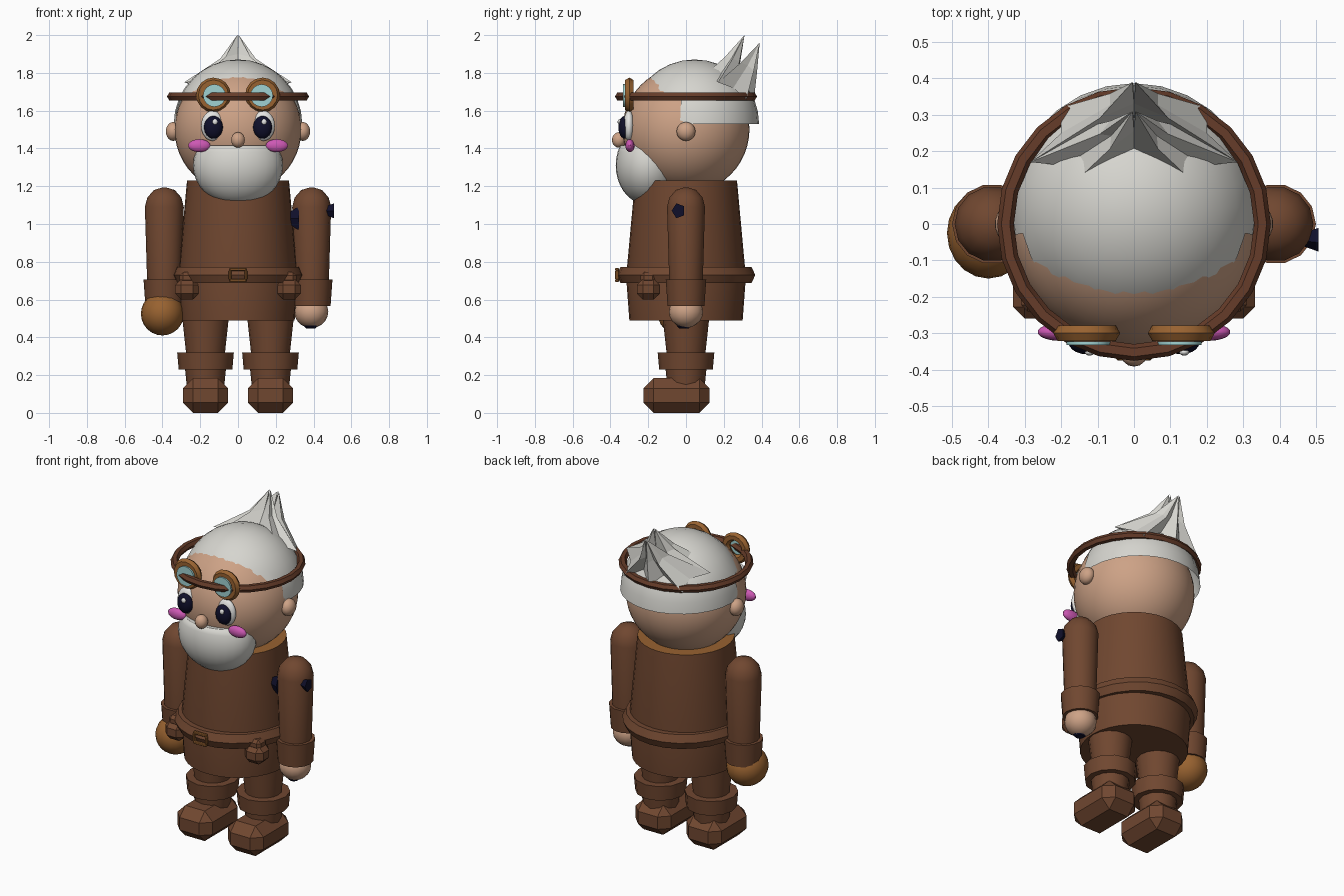
import bpy, bmesh, math
from mathutils import Vector

if "Cube" in bpy.data.objects:
    bpy.data.objects.remove(bpy.data.objects["Cube"])


def mat(name, r, g, b):
    m = bpy.data.materials.new(name)
    lin = [((c / 255 + 0.055) / 1.055) ** 2.4 if c > 10 else c / 255 / 12.92 for c in (r, g, b)]
    m.diffuse_color = (*lin, 1)
    m.use_nodes = True
    m.node_tree.nodes["Principled BSDF"].inputs["Base Color"].default_value = m.diffuse_color
    return m


BROWN = mat("brown cloth", 112, 71, 48)
STRAP = mat("strap brown", 102, 60, 41)
TAN = mat("tan leather", 152, 98, 48)
SKIN = mat("skin", 205, 162, 134)
WHITE = mat("white hair", 214, 213, 207)
EYE = mat("eye white", 228, 228, 226)
NAVY = mat("navy", 15, 15, 42)
PINK = mat("pink", 205, 88, 180)
GLASS = mat("pale teal", 160, 210, 210)


def finish(name, m, angle=35):
    o = bpy.context.object
    o.name = name
    o.data.materials.append(m)
    bpy.ops.object.transform_apply(location=False, rotation=True, scale=True)
    if angle:
        bpy.ops.object.shade_smooth_by_angle(angle=math.radians(angle))
    return o


def ball(name, m, loc, size, seg=24, rings=14, angle=40):
    bpy.ops.mesh.primitive_uv_sphere_add(segments=seg, ring_count=rings, location=loc)
    bpy.context.object.scale = size
    return finish(name, m, angle)


def ring(name, m, loc, major, minor, seg=24, sides=6, rot=(0, 0, 0), scale=(1, 1, 1)):
    bpy.ops.mesh.primitive_torus_add(major_segments=seg, minor_segments=sides, location=loc,
                                     major_radius=major, minor_radius=minor, rotation=rot)
    bpy.context.object.scale = scale
    return finish(name, m, 30)


def lathe(name, m, loc, profile, seg=16, angle=35):
    """Closed solid turned around z from (radius, z) points, bottom to top."""
    bm = bmesh.new()
    loops = [[bm.verts.new((r * math.cos(2 * math.pi * i / seg), r * math.sin(2 * math.pi * i / seg), z))
              for i in range(seg)] for r, z in profile]
    for a, b in zip(loops, loops[1:]):
        for i in range(seg):
            j = (i + 1) % seg
            bm.faces.new((a[i], a[j], b[j], b[i]))
    bm.faces.new(loops[0][::-1])
    bm.faces.new(loops[-1])
    return from_bm(bm, name, m, loc, angle)


def from_bm(bm, name, m, loc=(0, 0, 0), angle=0):
    bmesh.ops.recalc_face_normals(bm, faces=bm.faces)
    me = bpy.data.meshes.new(name)
    bm.to_mesh(me)
    bm.free()
    o = bpy.data.objects.new(name, me)
    o.location = loc
    bpy.context.collection.objects.link(o)
    bpy.ops.object.select_all(action='DESELECT')
    o.select_set(True)
    bpy.context.view_layer.objects.active = o
    return finish(name, m, angle)


def block(name, m, loc, size, bevel):
    bm = bmesh.new()
    bmesh.ops.create_cube(bm, size=1)
    bmesh.ops.scale(bm, vec=size, verts=bm.verts)
    bmesh.ops.bevel(bm, geom=bm.edges[:], offset=bevel, segments=1, affect='EDGES')
    return from_bm(bm, name, m, loc)


# Torso with a tan collar face on top
torso = lathe("tunic", BROWN, (0, 0, 0), [(0.30, 0.49), (0.317, 0.72), (0.27, 1.23)], 32)
torso.data.materials.append(TAN)
for f in torso.data.polygons:
    if f.normal.z > 0.9:
        f.material_index = 1

# Belt, buckle and pouches
ring("belt", BROWN, (0, 0, 0.73), 0.325, 0.042, 24, 6, scale=(0.95, 1, 1.2))
for z in (0.7, 0.76):
    block("buckle_bar", TAN, (0, -0.365, z), (0.09, 0.02, 0.016), 0.004)
for x in (-0.042, 0.042):
    block("buckle_side", TAN, (x, -0.365, 0.73), (0.014, 0.02, 0.05), 0.004)
for s in (-1, 1):
    block("pouch", BROWN, (s * 0.27, -0.2, 0.655), (0.125, 0.12, 0.11), 0.032)
    block("pouch_flap", BROWN, (s * 0.27, -0.2, 0.715), (0.08, 0.08, 0.06), 0.018)

# Legs, cuffs, boots and arms on both sides
for s in (-1, 1):
    x = s * 0.172
    lathe("trouser_leg", BROWN, (x, 0, 0), [(0.1, 0.29), (0.125, 0.52)], 16)
    lathe("boot_cuff", BROWN, (x, 0, 0), [(0.142, 0.23), (0.15, 0.32)], 12)
    lathe("boot_shaft", BROWN, (x, 0, 0), [(0.1, 0.15), (0.11, 0.25)], 12)
    block("boot", BROWN, (x, -0.05, 0.092), (0.24, 0.35, 0.184), 0.054)
    x = s * 0.39
    lathe("sleeve", BROWN, (x, 0, 0), [(0.09, 0.66), (0.103, 1.09), (0.09, 1.14),
                                       (0.055, 1.18), (0.015, 1.192)], 14, 45)
    lathe("sleeve_cuff", BROWN, (x, 0, 0), [(0.1, 0.565), (0.11, 0.705)], 14)
ball("bare_hand", SKIN, (0.388, 0, 0.535), (0.09, 0.09, 0.085), 16, 10)
ball("glove", TAN, (-0.4, -0.025, 0.525), (0.114, 0.125, 0.115), 20, 12)

# Navy patches on one sleeve and hand
for loc, ry in (((0.485, -0.04, 1.07), 1), ((0.3, -0.055, 1.03), 1.6)):
    bm = bmesh.new()
    bmesh.ops.create_cone(bm, cap_ends=True, segments=5, radius1=0.036, radius2=0.02, depth=0.045)
    o = from_bm(bm, "navy_patch", NAVY, loc)
    o.rotation_euler = (0, math.pi / 2, math.pi)
    o.scale = (1.15 * ry, 1, 1)
lathe("palm_patch", NAVY, (0.385, -0.01, 0), [(0.025, 0.447), (0.04, 0.462)], 8)

# Head, ears, nose
ball("head", SKIN, (0, 0, 1.5), (0.336, 0.336, 0.336), 40, 24)
ball("nose", SKIN, (0, -0.355, 1.445), (0.037, 0.037, 0.041), 14, 10)
for s in (-1, 1):
    ball("ear", SKIN, (s * 0.343, 0, 1.49), (0.04, 0.05, 0.05), 14, 10)
    # Eyes, pupils, glints, cheeks
    ball("eye", EYE, (s * 0.135, -0.302, 1.52), (0.06, 0.03, 0.08), 20, 12)
    ball("pupil", NAVY, (s * 0.13, -0.325, 1.512), (0.05, 0.033, 0.06), 20, 12)
    ball("eye_glint", EYE, (s * 0.13 + 0.008, -0.352, 1.54), (0.014, 0.01, 0.016), 10, 6)
    ball("cheek", PINK, (s * 0.205, -0.297, 1.415), (0.06, 0.024, 0.034), 18, 10)
    # Goggle rims and lenses
    ring("goggle_rim", TAN, (s * 0.13, -0.3, 1.683), 0.067, 0.025, 16, 6, (math.pi / 2, 0, 0))
    bpy.ops.mesh.primitive_cylinder_add(vertices=16, radius=0.06, depth=0.01,
                                        location=(s * 0.125, -0.328, 1.68), rotation=(math.pi / 2, 0, 0))
    finish("goggle_lens", GLASS)
ring("goggle_strap", STRAP, (0, 0, 1.675), 0.353, 0.023, 24, 6)

# Beard with a level upper edge
beard = ball("beard", WHITE, (0, -0.2, 1.31), (0.238, 0.172, 0.21), 28, 18)
bm = bmesh.new()
bm.from_mesh(beard.data)
cut = bmesh.ops.bisect_plane(bm, geom=bm.verts[:] + bm.edges[:] + bm.faces[:],
                             plane_co=(0, 0, 0.105), plane_no=(0, 0, 1), clear_outer=True)
bmesh.ops.edgeloop_fill(bm, edges=[e for e in cut["geom_cut"] if isinstance(e, bmesh.types.BMEdge)])
bm.to_mesh(beard.data)
bm.free()

# Hair cap, open below the ear line
hair = ball("hair_cap", WHITE, (0, 0.045, 1.53), (0.34, 0.342, 0.341), 28, 16)
bm = bmesh.new()
bm.from_mesh(hair.data)
bmesh.ops.delete(bm, geom=[f for f in bm.faces if f.calc_center_median().z < 0
                           or (f.calc_center_median().y < -0.1 and f.calc_center_median().z < 0.1)],
                 context='FACES')
bm.to_mesh(hair.data)
bm.free()

# Swept-up tuft: pleated half fans pinched into two tips
TIPS = (Vector((0, 0.31, 2.0)), Vector((0, 0.39, 1.96)))
FEET = [(0, 0.19, 1.8), (0.2, 0.08, 1.77), (0.19, 0.16, 1.76), (0.285, 0.17, 1.75),
        (0.2, 0.25, 1.72), (0.2, 0.32, 1.66), (0.08, 0.3, 1.7), (0, 0.36, 1.66)]
for s in (-1, 1):
    for tip, feet in zip(TIPS, (FEET[:5], FEET[3:])):
        bm = bmesh.new()
        loop = [Vector((s * p[0], p[1], p[2])) for p in feet] + [Vector((0, 0.26, 1.72))]
        low = [bm.verts.new(p) for p in loop]
        # the middle loop is pulled inward to make concave sides
        mid = [bm.verts.new((p.x * 0.33, p.y + (tip.y - p.y) * 0.55, p.z + (tip.z - p.z) * 0.5)) for p in loop]
        top = bm.verts.new(tip + Vector((s * 0.004, 0, 0)))
        for i in range(len(low)):
            j = (i + 1) % len(low)
            bm.faces.new((low[i], low[j], mid[j], mid[i]))
            bm.faces.new((mid[i], mid[j], top))
        from_bm(bm, "hair_tuft", WHITE)
